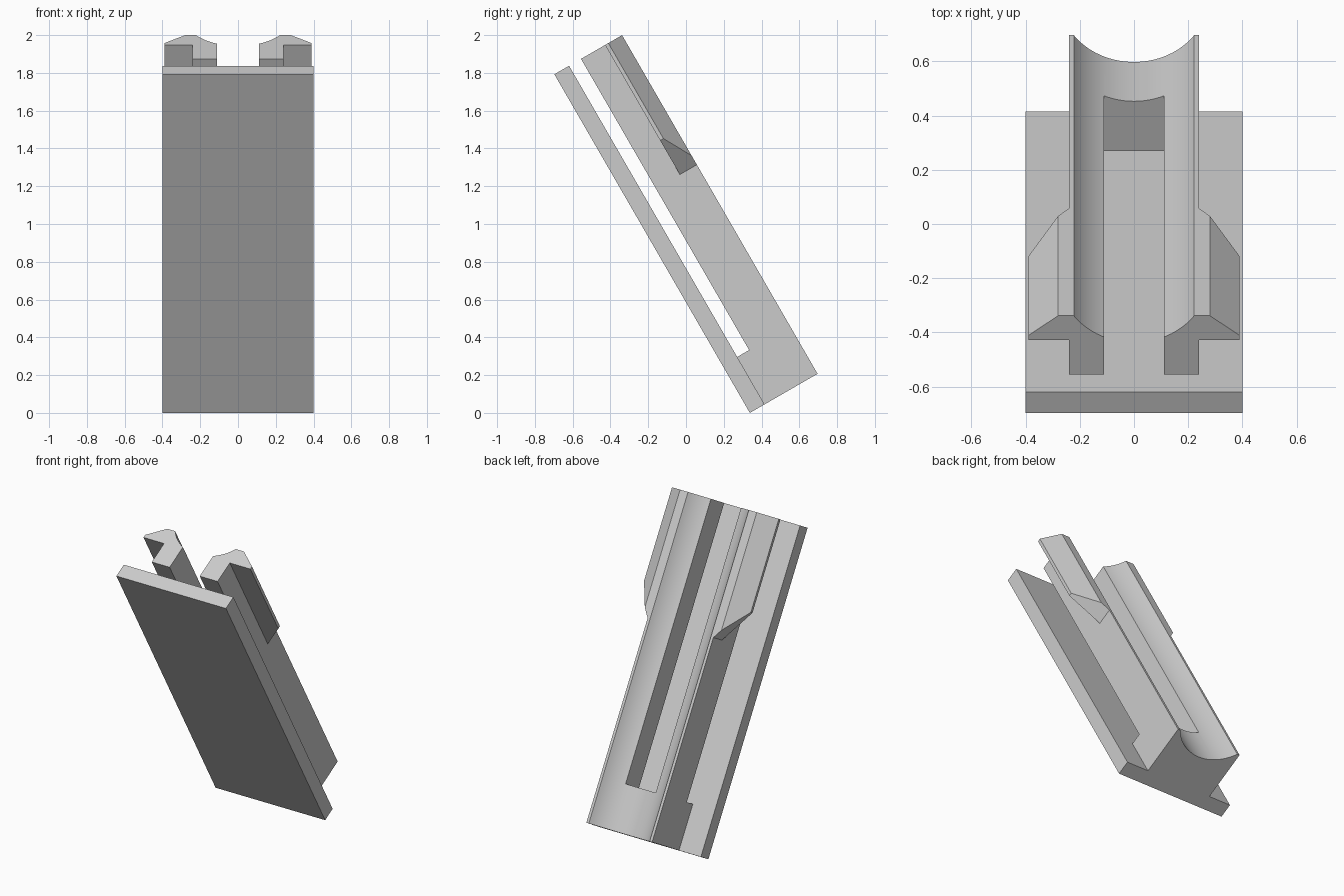
import bpy, bmesh, math
from mathutils import Vector

cube = bpy.data.objects.get("Cube")
if cube:
    bpy.data.objects.remove(cube, do_unlink=True)

# Leaning frame: x across, v up the slope, w outward through the thickness
LENGTH, DEPTH, PLATE = 2.07, 0.414, 0.09
UP = Vector((0, -0.5, math.sqrt(0.75)))
OUT = Vector((0, math.sqrt(0.75), 0.5))
BASE = Vector((0, 0.338, 0))

grey = bpy.data.materials.new("light_grey")
grey.use_nodes = True
colour = (0.6, 0.6, 0.6, 1)
grey.diffuse_color = colour
grey.node_tree.nodes["Principled BSDF"].inputs["Base Color"].default_value = colour


def prism(name, profile, start=lambda x: 0.0, end=LENGTH):
    """Sweep an (x, w) profile along v; the start may slant with x."""
    bm = bmesh.new()
    low = [bm.verts.new(BASE + Vector((x, 0, 0)) + UP * start(x) + OUT * w) for x, w in profile]
    top = [bm.verts.new(BASE + Vector((x, 0, 0)) + UP * end + OUT * w) for x, w in profile]
    bm.faces.new(low)
    bm.faces.new(top)
    n = len(profile)
    for i in range(n):
        j = (i + 1) % n
        bm.faces.new((low[i], low[j], top[j], top[i]))
    bmesh.ops.recalc_face_normals(bm, faces=bm.faces)
    mesh = bpy.data.meshes.new(name)
    bm.to_mesh(mesh)
    bm.free()
    mesh.materials.append(grey)
    obj = bpy.data.objects.new(name, mesh)
    bpy.context.collection.objects.link(obj)
    return obj


def box(x, w0, w1):
    return [(-x, w0), (x, w0), (x, w1), (-x, w1)]


def combine(target, tool, operation):
    mod = target.modifiers.new(operation.lower(), "BOOLEAN")
    mod.operation, mod.object, mod.solver = operation, tool, "EXACT"
    bpy.context.view_layer.objects.active = target
    bpy.ops.object.modifier_apply(modifier=mod.name)
    bpy.data.objects.remove(tool, do_unlink=True)


# Body with a round trough along its outer side
HALF, RIM, SAG = 0.24, 0.222, 0.114
radius = (RIM ** 2 + SAG ** 2) / (2 * SAG)
sweep = math.asin(RIM / radius)
centre = DEPTH - SAG + radius
STEPS = 32
trough = []
for i in range(STEPS + 1):
    a = sweep * (1 - 2 * i / STEPS)
    trough.append((radius * math.sin(a), centre - radius * math.cos(a)))
body = prism("trough_holder",
             [(-HALF, PLATE), (HALF, PLATE), (HALF, DEPTH)] + trough + [(-HALF, DEPTH)])

# Wings with slanted lower ends
for side in (1, -1):
    wing = prism("wing", [(side * x, w) for x, w in
                          [(0.23, 0.31), (0.39, 0.31), (0.39, 0.33), (0.28, DEPTH), (0.23, DEPTH)]],
                 start=lambda x: 1.278 + 1.39 * (abs(x) - HALF))
    combine(body, wing, "UNION")

# Slit behind the prongs and slot between them
HEEL = 0.29
for name, profile in (("slit_cutter", box(0.6, 0, 0.163)), ("slot_cutter", box(0.11, 0, 0.6))):
    combine(body, prism(name, profile, lambda x: HEEL, LENGTH + 0.2), "DIFFERENCE")

# Backing plate
combine(body, prism("backing_plate", box(0.4, 0, PLATE)), "UNION")

bpy.ops.object.select_all(action="DESELECT")
body.select_set(True)
bpy.context.view_layer.objects.active = body
bpy.ops.object.shade_smooth_by_angle(angle=math.radians(20))
